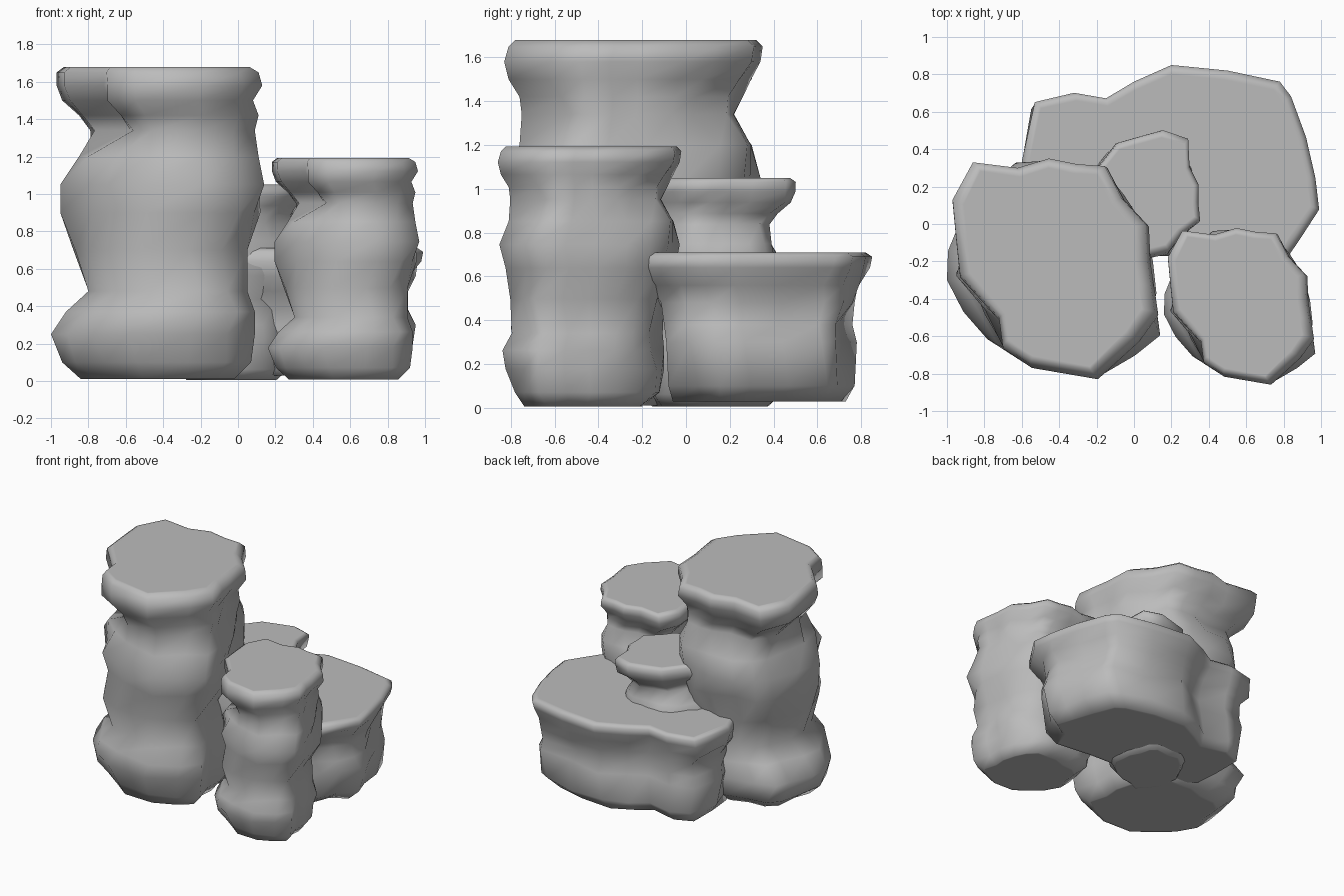
import bpy
import bmesh
from math import radians
from mathutils import Matrix, Vector, noise

cube = bpy.data.objects.get("Cube")
if cube:
    bpy.data.objects.remove(cube, do_unlink=True)

stone = bpy.data.materials.new("grey stone")
stone.use_nodes = True
stone_colour = (0.5, 0.5, 0.5, 1)
stone.diffuse_color = stone_colour
stone.node_tree.nodes["Principled BSDF"].inputs["Base Color"].default_value = stone_colour

# Plan outlines of a pillar, counter-clockwise, point for point
PILLAR_CAP = [
    (-.97, .13), (-.95, -.08), (-.93, -.27), (-.72, -.5), (-.7, -.65), (-.55, -.75),
    (-.2, -.81), (.02, -.61), (.12, -.47), (.1, -.33), (.08, -.2), (.07, 0),
    (-.06, .14), (-.15, .31), (-.3, .32), (-.45, .35), (-.62, .3), (-.86, .33)]
PILLAR_BODY = [
    (-.84, .13), (-.93, -.08), (-.97, -.27), (-.84, -.46), (-.72, -.64), (-.52, -.76),
    (-.2, -.8), (0, -.68), (.13, -.57), (.1, -.38), (.08, -.2), (.04, 0),
    (-.05, .15), (-.16, .28), (-.3, .33), (-.45, .35), (-.64, .3), (-.78, .24)]

# Each level: height, then left, right, front and back limits
PILLAR_LEVELS = [
    (.01, -.84, -.02, -.66, .1),
    (.1, -.94, .07, -.72, .21),
    (.25, -1, .09, -.78, .24),
    (.37, -.92, .09, -.8, .24),
    (.48, -.8, .05, -.74, .23),
    (.7, -.88, .05, -.75, .24),
    (.9, -.95, .12, -.78, .31),
    (1.05, -.95, .14, -.82, .34),
    (1.2, -.85, .11, -.76, .3),
    (1.34, -.79, .09, -.75, .22),
    (1.42, -.85, .11, -.76, .26),
    (1.5, -.94, .08, -.81, .3),
    (1.58, -.97, .13, -.83, .34),
    (1.65, -.97, .11, -.81, .35),
    (1.68, -.93, .06, -.78, .32)]

# Plan outline of the low ledge, counter-clockwise
LEDGE_OUTLINE = [
    (-.6, .33), (-.5, .05), (-.15, -.18), (.2, -.17), (.5, -.2), (.8, -.22),
    (.9, -.07), (.99, .07), (.97, .24), (.92, .46), (.84, .68), (.78, .76),
    (.5, .82), (.2, .85), (0, .76), (-.15, .67), (-.32, .7), (-.53, .65)]

LEDGE_LEVELS = [
    (.03, -.47, .84, -.06, .73),
    (.1, -.52, .92, -.08, .77),
    (.3, -.55, .95, -.09, .78),
    (.38, -.53, .91, -.1, .76),
    (.48, -.53, .91, -.13, .77),
    (.56, -.57, .95, -.19, .79),
    (.64, -.6, .98, -.22, .84),
    (.69, -.6, .99, -.21, .85),
    (.71, -.58, .96, -.18, .82)]


def weathered(outline, z, amount):
    """Push the points of an outline in and out by a smooth uneven amount."""
    centre = sum((Vector(p) for p in outline), Vector((0, 0))) / len(outline)
    points = []
    for x, y in outline:
        wave = noise.noise(Vector((x, y, z)) * 4.5 + Vector((4, 1, 7)))
        points.append(centre + (Vector((x, y)) - centre) * (1 - amount * wave))
    return points


def fit(outline, limits):
    """Fit a plan outline between left, right, front and back limits."""
    z, left, right, front, back = limits
    xs, ys = zip(*outline)
    width, depth = max(xs) - min(xs), max(ys) - min(ys)
    return [Vector((left + (x - min(xs)) / width * (right - left),
                    front + (y - min(ys)) / depth * (back - front), z))
            for x, y in outline]


def build_rock(name, body, cap, cap_start, levels, rough):
    """Skin one rock through all levels, changing outline at cap_start."""
    bm = bmesh.new()
    rings = []
    for i, limits in enumerate(levels):
        z = limits[0]
        outline = cap if z >= cap_start else body
        # The slab on top stays cleaner than the rock below it
        if i < len(levels) - 3:
            outline = weathered(outline, z, rough)
        rings.append([bm.verts.new(point) for point in fit(outline, limits)])
    for lower, upper in zip(rings, rings[1:]):
        for i in range(len(body)):
            j = (i + 1) % len(body)
            bm.faces.new((lower[i], lower[j], upper[j], upper[i]))
    # Flat top and underside, each with a narrow border
    ends = [bm.faces.new(rings[-1]), bm.faces.new(rings[0][::-1])]
    bmesh.ops.recalc_face_normals(bm, faces=bm.faces)
    bmesh.ops.inset_individual(bm, faces=ends, thickness=.02)

    mesh = bpy.data.meshes.new(name)
    bm.to_mesh(mesh)
    bm.free()
    mesh.materials.append(stone)
    rock = bpy.data.objects.new(name, mesh)
    bpy.context.collection.objects.link(rock)
    bpy.ops.object.select_all(action="DESELECT")
    rock.select_set(True)
    bpy.context.view_layer.objects.active = rock
    bpy.ops.object.shade_smooth_by_angle(angle=radians(70))
    return rock


def place_copy(source, name, offset, scale, turn):
    """Add a resized and turned copy of a rock."""
    rock = source.copy()
    rock.data = source.data.copy()
    rock.name = rock.data.name = name
    bpy.context.collection.objects.link(rock)
    rock.data.transform(Matrix.Translation(offset)
                        @ Matrix.Rotation(radians(turn), 4, "Z")
                        @ Matrix.Scale(scale, 4))
    return rock


# Three pillars share one shape; the ledge sits behind them
tall_pillar = build_rock("tall_pillar", PILLAR_BODY, PILLAR_CAP, 1.3, PILLAR_LEVELS, .16)
place_copy(tall_pillar, "medium_pillar", (.87, -.27, 0), .71, 0)
place_copy(tall_pillar, "small_pillar", (.18, -.11, 0), .625, -80)
build_rock("low_ledge", LEDGE_OUTLINE, LEDGE_OUTLINE, .6, LEDGE_LEVELS, .12)
